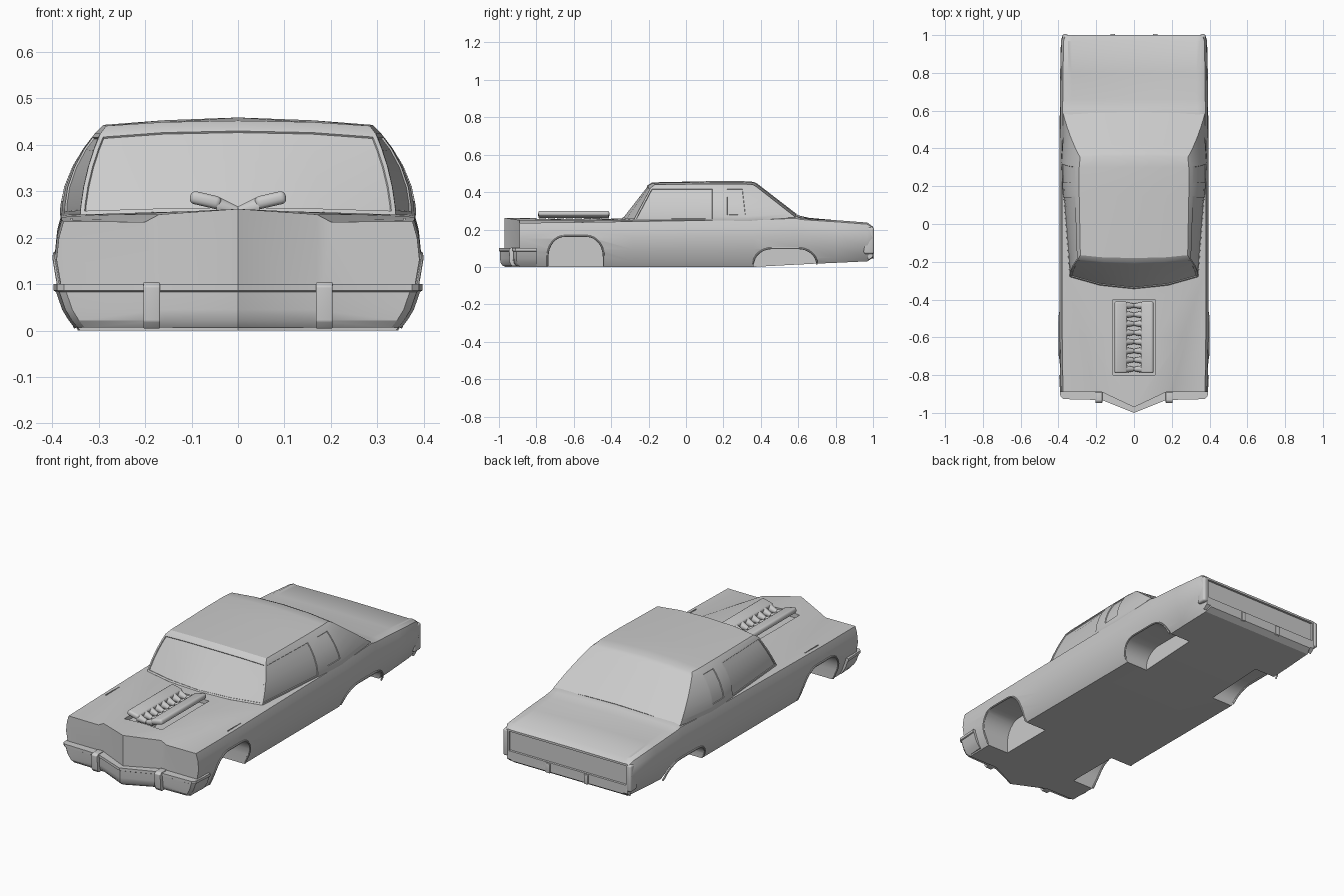
import bpy, bmesh, math
from mathutils import Vector

if "Cube" in bpy.data.objects:
    bpy.data.objects.remove(bpy.data.objects["Cube"])


def finish(ob, mirror=True, cutters=(), bevel=0, angle=30):
    if bevel:
        m = ob.modifiers.new("bevel", 'BEVEL')
        m.width, m.segments = bevel, 3
    if mirror:
        m = ob.modifiers.new("mirror", 'MIRROR')
        m.merge_threshold = 0.0005
    for c in cutters:
        m = ob.modifiers.new("cut", 'BOOLEAN')
        m.operation, m.solver, m.object = 'DIFFERENCE', 'EXACT', c
    bpy.ops.object.select_all(action='DESELECT')
    ob.select_set(True)
    bpy.context.view_layer.objects.active = ob
    bpy.ops.object.convert(target='MESH')
    bpy.ops.object.shade_smooth_by_angle(angle=math.radians(angle))
    return ob


def to_object(bm, name):
    me = bpy.data.meshes.new(name)
    bmesh.ops.recalc_face_normals(bm, faces=bm.faces)
    bm.to_mesh(me)
    bm.free()
    ob = bpy.data.objects.new(name, me)
    bpy.context.collection.objects.link(ob)
    return ob


def grid(bm, rows):
    v = [[bm.verts.new(p) for p in r] for r in rows]
    f = [[bm.faces.new((a[i], a[i + 1], b[i + 1], b[i])) for i in range(len(a) - 1)]
         for a, b in zip(v, v[1:])]
    return v, f


def prism(name, pts, x0, x1):
    # (y, z) outline extruded along x
    bm = bmesh.new()
    a, b = ([bm.verts.new((x, y, z)) for y, z in pts] for x in (x0, x1))
    bm.faces.new(a)
    bm.faces.new(b)
    for i in range(len(pts)):
        j = (i + 1) % len(pts)
        bm.faces.new((a[i], a[j], b[j], b[i]))
    return to_object(bm, name)


def box(name, x0, x1, y0, y1, z0, z1):
    return prism(name, [(y0, z0), (y1, z0), (y1, z1), (y0, z1)], x0, x1)


def arch(y0, y1, top, ry, rz, low):
    pts = [(y0, low)]
    for cy, a0 in ((y0 + ry, 180), (y1 - ry, 90)):
        for k in range(9):
            a = math.radians(a0 - k * 90 / 8)
            pts.append((cy + ry * math.cos(a), top - rz + rz * math.sin(a)))
    return pts + [(y1, low)]


# Body side bulge: height fraction, offset from half width
SIDE = [(1, -.012), (.85, -.002), (.65, .003), (.38, -.008), (.12, -.03), (0, -.047)]


def side_x(z, w=.392, h=.24):
    t = max(0, min(1, z / h))
    for (a, p), (b, q) in zip(SIDE, SIDE[1:]):
        if b <= t <= a:
            return w + q + (p - q) * (t - b) / (a - b)


# Cutters for wheel wells, engine opening and tail panel
ARCHES = {"front": (-.74, -.44, .165, .09, .11), "rear": (.36, .70, .10, .10, .085)}
cutters = []
for n, a in ARCHES.items():
    cutters.append(finish(prism(n + "_well_cutter", arch(*a, -.05), .22, .5)))
cutters.append(box("engine_cutter", -.11, .11, -.8, -.4, .235, .35))
cutters.append(box("tail_cutter", -.345, .345, .988, 1.1, .10, .203))
for c in cutters:
    c.hide_render = True

# Lower body, lofted front to back as a half:
# y, half width, floor z, shoulder z, crease outer x/z, crease inner x/z, centre z
STATIONS = [
    (-.89, .388, 0, .235, .20, .234, .17, .25, .262),
    (-.60, .392, 0, .238, .28, .239, .255, .25, .262),
    (-.28, .392, 0, .243, .365, .246, .345, .25, .258),
    (.00, .392, 0, .247, .365, .25, .34, .25, .255),
    (.36, .392, 0, .25, .365, .255, .34, .255, .26),
    (.585, .390, .012, .26, .37, .268, .34, .273, .283),
    (.61, .390, .013, .254, .36, .262, .335, .264, .273),
    (.66, .389, .016, .25, .352, .256, .33, .254, .262),
    (.80, .388, .022, .241, .35, .25, .33, .246, .250),
    (.97, .384, .03, .228, .35, .237, .33, .233, .236),
    (1.0, .374, .05, .21, .35, .215, .33, .213, .215)]
rows = []
for y, w, zb, zs, xo, zo, xi, zi, zc in STATIONS:
    r = [(0, y, zc), (xi, y, zi), (xo, y, zo)]
    r += [(w + o, y, zb + t * (zs - zb)) for t, o in SIDE]
    rows.append(r + [(.17, y, zb), (0, y, zb)])
rows[0][0], rows[0][-1] = (0, -.97, .262), (0, -.97, 0)
bm = bmesh.new()
v, _ = grid(bm, rows)
bm.faces.new((v[0][0], v[0][1], v[0][-2], v[0][-1]))
bm.faces.new(v[0][1:-1])
bm.faces.new(v[-1])
body = finish(to_object(bm, "lower_body"), cutters=cutters)
for c in cutters:
    bpy.data.objects.remove(c)

# Cabin: half rings at belt line, mid height, window top and roof edge
base = [(0, -.345, .257), (.18, -.325, .255), (.34, -.28, .25), (.374, .15, .247), (.38, .21, .248),
        (.384, .33, .25), (.375, .585, .266), (.18, .588, .279), (0, .59, .284)]
top = [(0, -.205, .437), (.16, -.20, .434), (.297, -.188, .424), (.309, .15, .424), (.309, .21, .424),
       (.309, .31, .424), (.298, .375, .43), (.16, .378, .442), (0, .38, .446)]
roof = [(0, -.18, .452), (.16, -.177, .449), (.284, -.165, .441), (.29, .15, .443), (.29, .21, .443),
        (.29, .30, .443), (.285, .355, .441), (.16, .36, .451), (0, .36, .455)]
bulge = [0, 0, .008, .018, .018, .018, .006, 0, 0]
skirt = [(x * .96, y * .98, z - .03) for x, y, z in base]


def ring(t):
    out = []
    for a, b, k in zip(base, top, bulge):
        p = Vector(a).lerp(Vector(b), t)
        p.x += k * 4 * t * (1 - t)
        out.append(p)
    return out


bm = bmesh.new()
v, f = grid(bm, [skirt, base] + [ring(t) for t in (.12, .35, .6, .82)] + [top, roof])
R = v[-1]
mid = [R[1]] + [bm.verts.new((.16, roof[i][1], .453)) for i in (3, 4, 5)] + [R[7]]
cen = [R[0]] + [bm.verts.new((0, roof[i][1], .459)) for i in (3, 4, 5)] + [R[8]]
for i in range(4):
    bm.faces.new((R[i + 2], R[i + 3], mid[i + 1], mid[i]))
    bm.faces.new((mid[i], mid[i + 1], cen[i + 1], cen[i]))
bmesh.ops.recalc_face_normals(bm, faces=bm.faces)
# Recessed windscreen, door glass and rear quarter window
for cols, lo, hi in (((0, 1), 1, 6), ((2,), 1, 6), ((4,), 2, 6)):
    faces = [f[r][c] for r in range(lo, hi) for c in cols]
    bmesh.ops.inset_region(bm, faces=faces, thickness=.009, use_even_offset=True)
    bmesh.ops.inset_region(bm, faces=faces, thickness=.0015, depth=-.004, use_even_offset=True)
for p in bm.verts:
    if abs(p.co.x) < .004:
        p.co.x = 0
finish(to_object(bm, "cabin"))

# Wheel arch lips
for n, a in ARCHES.items():
    cu = bpy.data.curves.new(n + "_arch_lip", 'CURVE')
    cu.dimensions, cu.bevel_depth, cu.bevel_resolution = '3D', .005, 2
    cu.use_fill_caps = True
    pts = arch(*a, .006 if n == "front" else .02)
    s = cu.splines.new('POLY')
    s.points.add(len(pts) - 1)
    for p, (y, z) in zip(s.points, pts):
        p.co = (side_x(z), y, z, 1)
    ob = bpy.data.objects.new(n + "_arch_lip", cu)
    bpy.context.collection.objects.link(ob)
    finish(ob)

# Front bumper: pointed plan path swept over a leaning section
path = [(0, -1.0), (.17, -.932), (.375, -.927), (.39, -.912), (.397, -.8)]
section = [(.05, .07, .1), (0, 0, .1), (0, 0, .086), (.005, .005, .083), (.018, .006, .045),
           (.032, .008, .022), (.045, .02, .006), (.06, .07, .006)]
bm = bmesh.new()
v, _ = grid(bm, [[(max(0, x - dx * min(1, x / .37)), y + dy * (i < 4), z)
                  for i, (x, y) in enumerate(path)] for dx, dy, z in section])
bm.faces.new([r[-1] for r in v])
finish(to_object(bm, "front_bumper"))
finish(prism("front_overrider", [(-.947, .095), (-.935, .104), (-.89, .104), (-.89, .004),
                                 (-.93, .004), (-.943, .02)], .168, .204), bevel=.003)

# Rear bumper, overriders and corner lamps
finish(prism("rear_bumper", [(.97, .09), (.998, .09), (1, .082), (1, .056), (.975, .036)], -.355, .355),
       mirror=False)
finish(box("rear_overrider", .10, .125, .97, 1.006, .045, .096), bevel=.003)
finish(box("tail_lamp", .350, .378, .95, 1.005, .07, .212), bevel=.01)

# Engine covers with ribs between them
ob = box("engine_cover", -.034, .034, -.19, .19, -.014, .014)
ob.location, ob.rotation_euler = (.07, -.6, .281), (0, math.radians(-13), 0)
bpy.context.view_layer.update()
ob.data.transform(ob.matrix_world)
ob.location, ob.rotation_euler = (0, 0, 0), (0, 0, 0)
finish(ob, bevel=.011)
bm = bmesh.new()
for k in range(8):
    ret = bmesh.ops.create_cone(bm, cap_ends=True, segments=12, radius1=.021, radius2=.011, depth=.045)
    bmesh.ops.rotate(bm, verts=ret["verts"], matrix=Vector((0, 0, 1)).rotation_difference(
        Vector((-1, 0, -.25))).to_matrix())
    bmesh.ops.translate(bm, verts=ret["verts"], vec=(.024, -.768 + k * .048, .262))
finish(to_object(bm, "engine_ports"))

# Fender marker strips
finish(box("fender_marker", .357, .361, -.6, -.49, .235, .2425))
